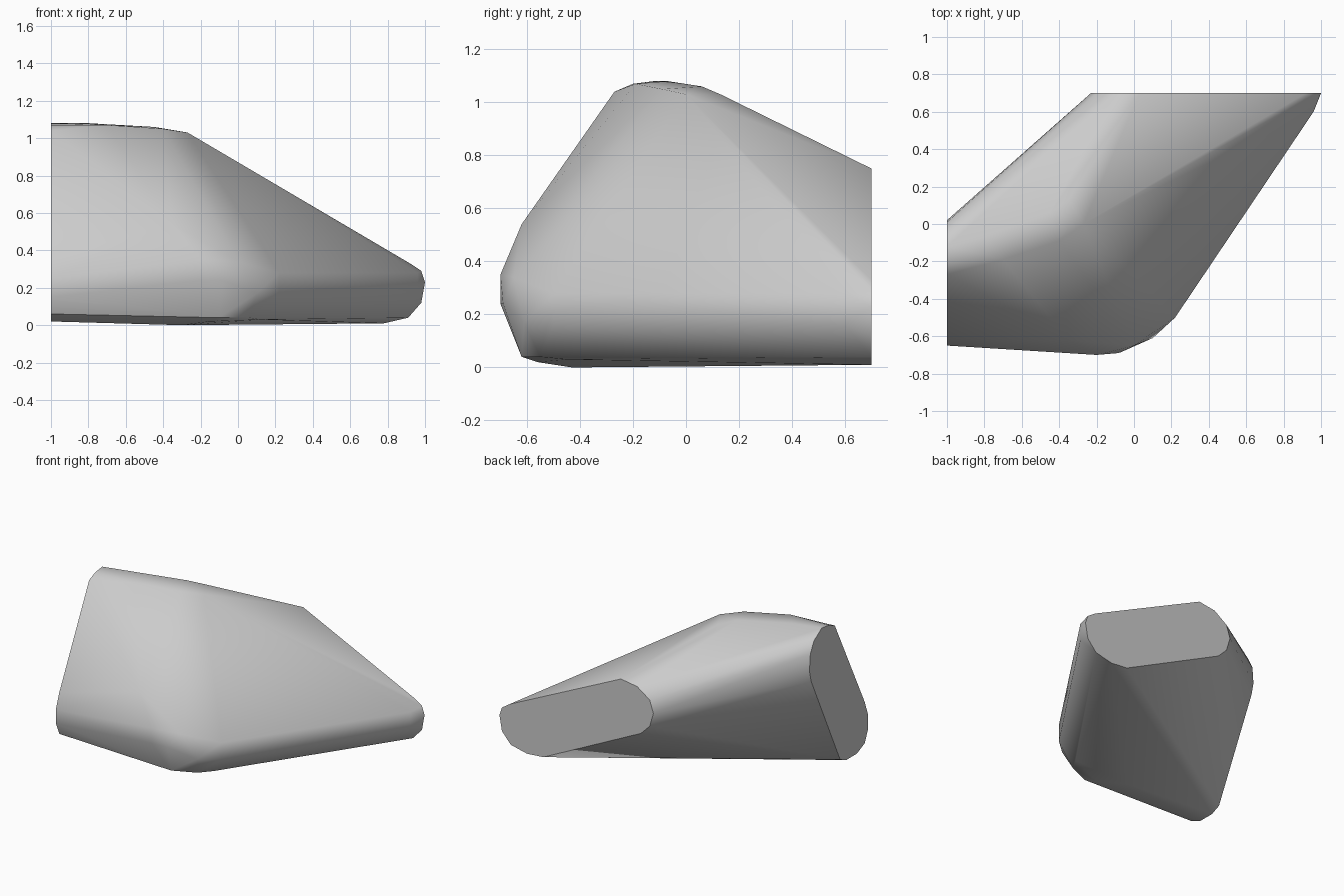
import bpy
import bmesh
import math
from mathutils import Vector

# Remove only the default cube
default_cube = bpy.data.objects.get("Cube")
if default_cube:
    bpy.data.objects.remove(default_cube, do_unlink=True)


def make_material(name, colour):
    material = bpy.data.materials.new(name)
    material.use_nodes = True
    material.diffuse_color = colour
    shader = material.node_tree.nodes["Principled BSDF"]
    shader.inputs["Base Color"].default_value = colour
    return material


def hull_object(name, points, material):
    """Stretch a tight skin over the given section points."""
    bm = bmesh.new()
    verts = [bm.verts.new(Vector(point)) for point in points]
    hull = bmesh.ops.convex_hull(bm, input=verts)
    spare = set(hull["geom_interior"]) | set(hull["geom_unused"])
    spare = [item for item in spare if isinstance(item, bmesh.types.BMVert)]
    bmesh.ops.delete(bm, geom=spare, context="VERTS")
    # Merge the flat triangles of each cut end into one face
    bmesh.ops.dissolve_limit(bm, angle_limit=math.radians(1),
                             verts=bm.verts[:], edges=bm.edges[:])
    bmesh.ops.recalc_face_normals(bm, faces=bm.faces[:])
    mesh = bpy.data.meshes.new(name)
    bm.to_mesh(mesh)
    bm.free()
    mesh.materials.append(material)
    obj = bpy.data.objects.new(name, mesh)
    bpy.context.collection.objects.link(obj)
    return obj


# Rounded slanted cut facing right, as (y, z)
right_cut = [(-.27, 1.04), (-.2, 1.07), (-.12, 1.08), (-.03, 1.02),
             (.01, .94), (.02, .82), (0, .74), (-.33, .05), (-.4, .02),
             (-.52, .02), (-.61, .06), (-.65, .15), (-.65, .25), (-.61, .36)]

# Rounded slanted cut facing back, as (x, z)
back_cut = [(-.23, .57), (-.2, .66), (-.1, .73), (.03, .75), (.92, .33),
            (.98, .29), (1, .23), (.98, .12), (.91, .04), (.78, .01),
            (.65, .02), (-.13, .4), (-.2, .47)]

# Ridge running along the top of the bend
top_ridge = [(-.8, -.07, 1.08), (-.7, -.19, 1.07), (-.45, .06, 1.06),
             (-.4, -.09, 1.05), (-.35, .13, 1.03), (-.27, 0, 1.03)]

# Rounded outer corner of the bend
outer_corner = [(-.35, -.62, .54), (-.2, -.7, .35), (-.2, -.7, .24),
                (-.08, -.69, .24), (0, -.65, .34), (.1, -.61, .17),
                (.22, -.5, .16), (.22, -.5, .28),
                (.96, .6, .16), (.96, .6, .28)]

# Underside edge of the bend
underside = [(-.1, -.62, .04), (.06, -.55, .04), (-.15, -.56, .02),
             (.12, -.45, .03), (-.3, -.43, 0)]

outline = [(-1, y, z) for y, z in right_cut]
outline += [(x, .7, z) for x, z in back_cut]
outline += top_ridge + outer_corner + underside

grey = make_material("plain_grey", (.6, .6, .6, 1))
elbow = hull_object("elbow_block", outline, grey)

# Soft surface with crisp cut ends
bpy.ops.object.select_all(action="DESELECT")
elbow.select_set(True)
bpy.context.view_layer.objects.active = elbow
bpy.ops.object.shade_smooth_by_angle(angle=math.radians(40))

# Keep both cut ends flat and sharp-edged
for polygon in elbow.data.polygons:
    if polygon.normal.x < -.99 or polygon.normal.y > .99:
        polygon.use_smooth = False
